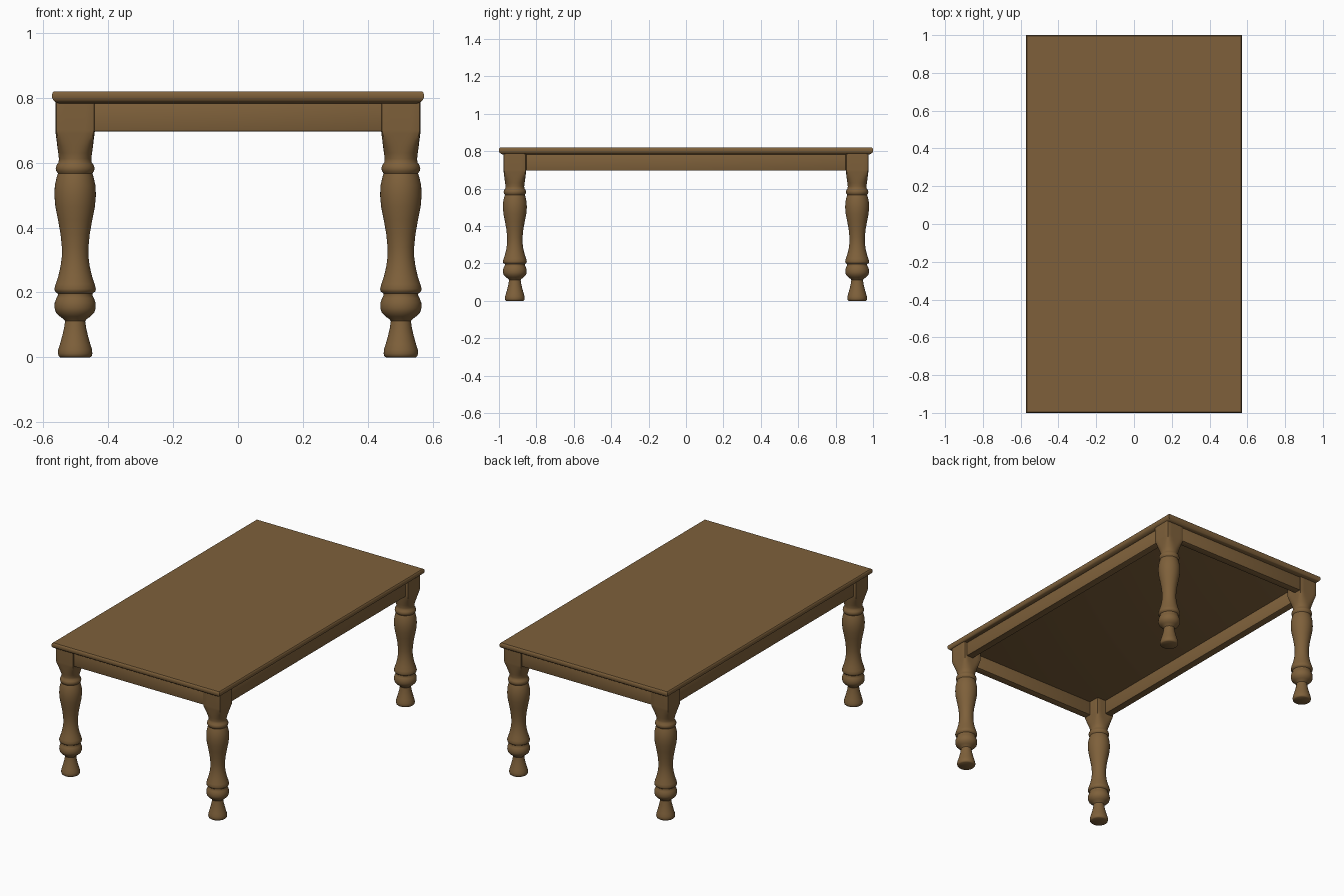
import bpy, bmesh, math

if "Cube" in bpy.data.objects:
    bpy.data.objects.remove(bpy.data.objects["Cube"])

wood = bpy.data.materials.new("brown wood")
wood.diffuse_color = (0.21, 0.118, 0.043, 1)
wood.use_nodes = True
wood.node_tree.nodes["Principled BSDF"].inputs["Base Color"].default_value = wood.diffuse_color


def finish(name, bm):
    bmesh.ops.recalc_face_normals(bm, faces=bm.faces)
    me = bpy.data.meshes.new(name)
    bm.to_mesh(me)
    bm.free()
    me.materials.append(wood)
    ob = bpy.data.objects.new(name, me)
    bpy.context.collection.objects.link(ob)
    bpy.ops.object.select_all(action='DESELECT')
    ob.select_set(True)
    bpy.context.view_layer.objects.active = ob
    bpy.ops.object.shade_smooth_by_angle(angle=math.radians(40))
    return ob


def loft(bm, rings):
    """Skin a stack of equal point rings and cap both ends."""
    vs = [[bm.verts.new(p) for p in r] for r in rings]
    n = len(vs[0])
    for a, b in zip(vs, vs[1:]):
        for i in range(n):
            j = (i + 1) % n
            bm.faces.new((a[i], a[j], b[j], b[i]))
    bm.faces.new(vs[0][::-1])
    bm.faces.new(vs[-1])


# Tabletop: rectangular slab with a moulded, rounded edge
bm = bmesh.new()
edge = [(0.022, 0.782), (0.012, 0.786), (0.004, 0.792), (0, 0.800),
        (0, 0.810), (0.002, 0.816), (0.006, 0.820)]
loft(bm, [[(sx * (0.573 - d), sy * (1 - d), z)
           for sx, sy in ((-1, -1), (1, -1), (1, 1), (-1, 1))] for d, z in edge])
finish("tabletop", bm)


# Aprons: four rails running between the legs
def rail(name, x, y, sx, sy):
    bm = bmesh.new()
    bmesh.ops.create_cube(bm, size=1)
    for v in bm.verts:
        v.co = (x + v.co.x * sx, y + v.co.y * sy, 0.741 + v.co.z * 0.09)
    bmesh.ops.bevel(bm, geom=bm.edges[:], offset=0.004, segments=2, affect='EDGES', profile=0.5)
    finish(name, bm)


for s, side in ((-1, "left"), (1, "right")):
    rail(side + "_apron", s * 0.523, 0, 0.046, 1.78)
for s, side in ((-1, "front"), (1, "back")):
    rail(side + "_apron", 0, s * 0.945, 0.95, 0.046)

# Turned legs: (radius, height); the top becomes a square block
turned = [(0.046, 0), (0.051, 0.004), (0.053, 0.012), (0.052, 0.024), (0.047, 0.04),
          (0.040, 0.065), (0.034, 0.09), (0.031, 0.112), (0.036, 0.118), (0.047, 0.126),
          (0.059, 0.138), (0.0635, 0.152), (0.063, 0.168), (0.058, 0.182), (0.053, 0.191),
          (0.054, 0.197), (0.062, 0.203), (0.064, 0.211), (0.060, 0.226), (0.052, 0.25),
          (0.045, 0.28), (0.041, 0.31), (0.041, 0.34), (0.045, 0.38), (0.053, 0.425),
          (0.061, 0.465), (0.064, 0.50), (0.0625, 0.53), (0.057, 0.555), (0.053, 0.567),
          (0.058, 0.574), (0.060, 0.583), (0.057, 0.593), (0.051, 0.601), (0.050, 0.612)]
block = [(0.052, 0.63, 2.4), (0.055, 0.65, 3.2), (0.057, 0.668, 5), (0.060, 0.69, 10),
         (0.061, 0.70, 14), (0.061, 0.787, 14)]
SIDES = 40


def ring(r, z, n, cx, cy):
    pts = []
    for i in range(SIDES):
        a = 2 * math.pi * i / SIDES
        c, s = math.cos(a), math.sin(a)
        k = r / (abs(c) ** n + abs(s) ** n) ** (1 / n)
        pts.append((cx + k * c, cy + k * s, z))
    return pts


for sx, side in ((-1, "left"), (1, "right")):
    for sy, end in ((-1, "front"), (1, "back")):
        bm = bmesh.new()
        profile = [(r, z, 2) for r, z in turned] + block
        loft(bm, [ring(r, z, n, sx * 0.502, sy * 0.915) for r, z, n in profile])
        finish(f"{end}_{side}_leg", bm)
